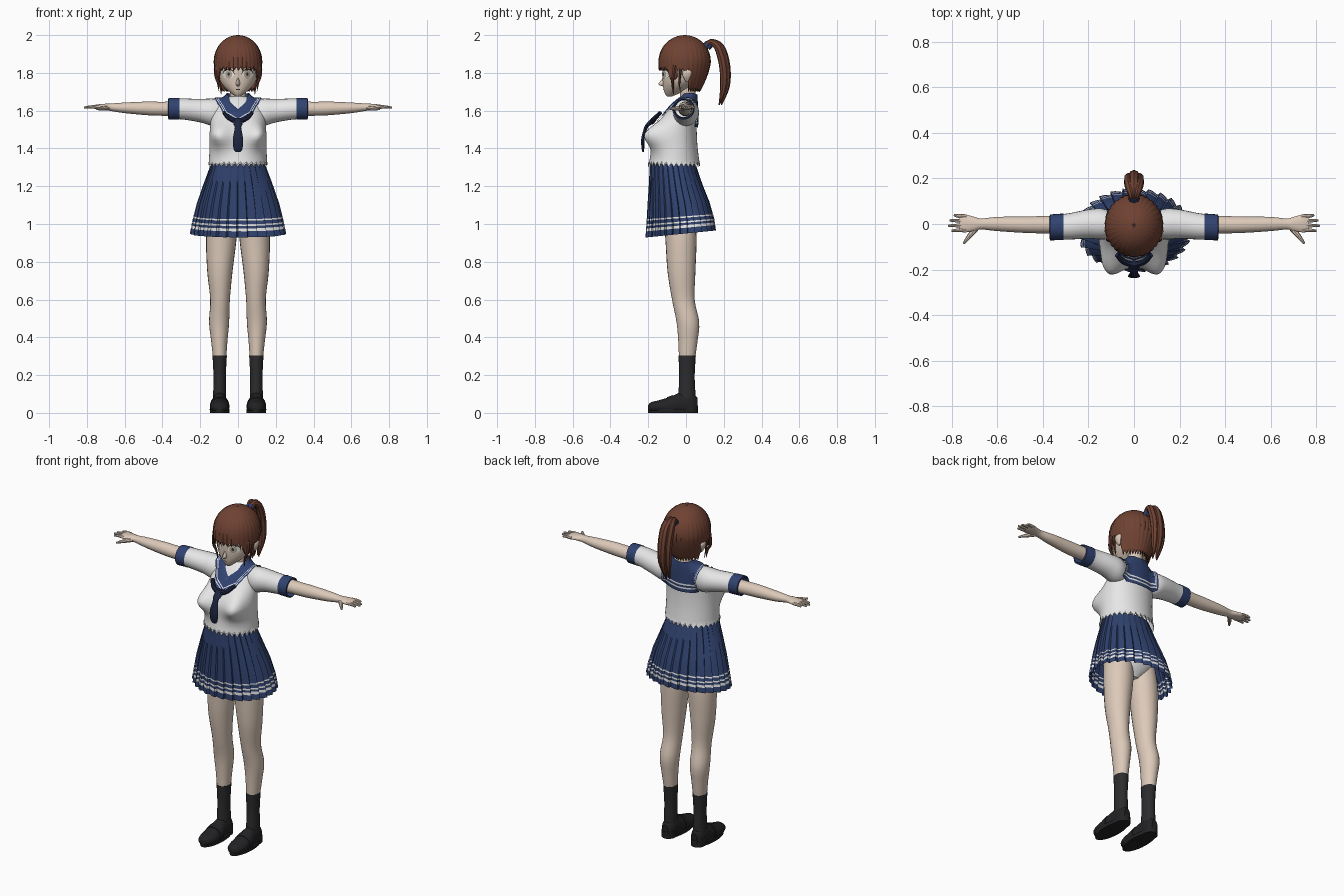
import bpy, bmesh
from math import sin, cos, pi, exp, radians
from mathutils import Vector
from mathutils.bvhtree import BVHTree

if "Cube" in bpy.data.objects:
    bpy.data.objects.remove(bpy.data.objects["Cube"])
SIDES = (("left_", 1), ("right_", -1))
made = []


def colour(name, r, g, b):
    m = bpy.data.materials.new(name)
    m.use_nodes = True
    m.diffuse_color = (r, g, b, 1)
    node = next(n for n in m.node_tree.nodes if n.type == 'BSDF_PRINCIPLED')
    node.inputs["Base Color"].default_value = (r, g, b, 1)
    node.inputs["Roughness"].default_value = 0.8
    return m


SKIN = colour("skin", .72, .59, .49)
HAIR = colour("brown_hair", .16, .055, .033)
WHITE = colour("white_cloth", .8, .8, .8)
NAVY = colour("navy_cloth", .03, .055, .16)
SCARF = colour("dark_scarf", .012, .018, .05)
SOCK = colour("black_sock", .025, .025, .027)
SHOE = colour("black_leather", .016, .016, .018)
LASH = colour("dark_lash", .05, .03, .025)
IRIS = colour("pale_iris", .45, .4, .3)


def sheet(name, rows, mats, rule=None, closed=True, caps=False):
    """Skin a list of point rows; rule picks the material from the row."""
    n = len(rows[0])
    verts = [tuple(p) for row in rows for p in row]
    faces, index = [], []
    for r in range(len(rows) - 1):
        for c in range(n if closed else n - 1):
            d = (c + 1) % n
            faces.append((r * n + c, r * n + d, (r + 1) * n + d, (r + 1) * n + c))
            index.append(rule(r) if rule else 0)
    if caps:
        faces += [tuple(range(n)), tuple(range(len(verts) - n, len(verts)))]
        index += [0, 0]
    me = bpy.data.meshes.new(name)
    me.from_pydata(verts, [], faces)
    for m in mats:
        me.materials.append(m)
    for f, i in zip(me.polygons, index):
        f.material_index = i
    bm = bmesh.new()
    bm.from_mesh(me)
    bmesh.ops.recalc_face_normals(bm, faces=bm.faces)
    bm.to_mesh(me)
    bm.free()
    ob = bpy.data.objects.new(name, me)
    bpy.context.collection.objects.link(ob)
    made.append(ob)
    return ob


def smooth(secs, steps=4):
    """Catmull-Rom interpolation of section tuples."""
    out = []
    for i in range(len(secs) - 1):
        a, b, c, d = (secs[max(0, min(len(secs) - 1, i + k))] for k in (-1, 0, 1, 2))
        for s in range(steps):
            t = s / steps
            out.append([q + .5 * t * (r - p + t * (2 * p - 5 * q + 4 * r - w + t * (3 * (q - r) + w - p)))
                        for p, q, r, w in zip(a, b, c, d)])
    return out + [list(secs[-1])]


def loft(name, secs, mat, axis="z", side=1, n=24, caps=True, steps=4, edit=None):
    """Sections: place along the axis, two centre coordinates, two radii."""
    rows = []
    for k, (u, a, b, ra, rb) in enumerate(smooth(secs, steps)):
        row = []
        for i in range(n):
            p = a + max(ra, .002) * cos(2 * pi * i / n)
            q = b + max(rb, .002) * sin(2 * pi * i / n)
            v = Vector({"z": (p, q, u), "x": (u, p, q), "y": (p, u, q)}[axis])
            if edit:
                edit(v, k, i)
            v.x *= side
            row.append(v)
        rows.append(row)
    return sheet(name, rows, [mat], caps=caps)


def tube(name, pts, mat, side=1):
    """Tapered strand through points (x, y, z, radius)."""
    cu = bpy.data.curves.new(name, 'CURVE')
    cu.dimensions, cu.bevel_depth, cu.bevel_resolution = '3D', 1, 2
    cu.use_fill_caps = True
    sp = cu.splines.new('POLY')
    fine = smooth(pts)
    sp.points.add(len(fine) - 1)
    for p, (x, y, z, r) in zip(sp.points, fine):
        p.co, p.radius = (x * side, y, z, 1), max(r, .001)
    cu.materials.append(mat)
    ob = bpy.data.objects.new(name, cu)
    bpy.context.collection.objects.link(ob)
    made.append(ob)


def surface(*obs):
    bm = bmesh.new()
    for ob in obs:
        bm.from_mesh(ob.data)
    tree = BVHTree.FromBMesh(bm)
    bm.free()
    return tree


# Head, nose, neck
head = loft("head", [(1.675, 0, -.088, .012, .012), (1.69, 0, -.075, .033, .036), (1.72, 0, -.05, .068, .07),
                     (1.76, 0, -.024, .096, .1), (1.82, 0, -.005, .108, .12), (1.9, 0, 0, .105, .115),
                     (1.96, 0, 0, .06, .07), (1.97, 0, 0, .01, .01)], SKIN, n=40)
loft("nose", [(1.728, 0, -.115, .004, .006), (1.74, 0, -.122, .011, .024), (1.765, 0, -.115, .008, .014),
              (1.79, 0, -.11, .004, .006)], SKIN, n=12)
loft("neck", [(1.58, 0, .01, .06, .05), (1.65, 0, .012, .045, .042), (1.76, 0, .005, .042, .042)], SKIN)
face = surface(head)


# Painted eyes, brows and mouth, laid on the face
def decal(name, x, z, rx, rz, mat, lift, side=1):
    rows = []
    for k in (.02, .5, 1):
        row = []
        for i in range(20):
            px, pz = x + k * rx * cos(pi * i / 10), z + k * rz * sin(pi * i / 10)
            hit = face.ray_cast(Vector((px, -1, pz)), Vector((0, 1, 0)))[0]
            row.append((px * side, hit.y - lift, pz))
        rows.append(row)
    sheet(name, rows, [mat])


for tag, s in SIDES:
    decal(tag + "eye_outline", .05, .003 + 1.793, .031, .026, LASH, .002, s)
    decal(tag + "eye_white", .05, 1.792, .029, .023, WHITE, .004, s)
    decal(tag + "iris", .049, 1.792, .018, .022, IRIS, .006, s)
    decal(tag + "pupil", .049, 1.793, .006, .009, LASH, .008, s)
    loft(tag + "ear", [(1.755, .108, .005, .004, .006), (1.78, .115, .004, .01, .02),
                       (1.805, .117, .006, .011, .024), (1.82, .113, .006, .004, .01)], SKIN, side=s, n=12)
decal("mouth", 0, 1.712, .014, .002, LASH, .003)

# Hair cap with ragged fringe, side locks and nape
rows = []
COLS = 96
for j in range(21):
    row = []
    for i in range(COLS):
        deg = abs((i * 360 / COLS + 180) % 360 - 180)
        low = 1.812 if deg < 50 else 1.765 if deg < 75 else 1.8 if deg < 100 else 1.7
        low += .012 * (i % 3)
        t = j / 10
        if t <= 1:
            z, f = 1.86 + .14 * cos(t * pi / 2), sin(t * pi / 2)
        else:
            z = 1.86 + (low - 1.86) * (t - 1)
            back = min(1, max(0, (deg - 60) / 60))
            f = 1 - .45 * back * ((1.86 - z) / .17) ** 1.5
        f = max(f, .01) * (1 - .025 * (i % 3 == 0))
        a = radians(i * 360 / COLS)
        row.append((.129 * f * sin(a), -.007 - .139 * f * cos(a), z))
    rows.append(row)
hair = sheet("hair_cap", rows, [HAIR])
mod = hair.modifiers.new("thickness", 'SOLIDIFY')
mod.thickness, mod.offset = .008, -1
for tag, s in SIDES:
    tube(tag + "front_lock", [(.112, -.06, 1.84, .012), (.112, -.07, 1.77, .009), (.094, -.07, 1.73, .006),
                              (.088, -.065, 1.685, .002)], HAIR, s)
    tube(tag + "side_lock", [(.12, -.03, 1.82, .01), (.108, -.035, 1.75, .005), (.1, -.03, 1.7, .001)], HAIR, s)

# Ponytail strands and band
for k, x in enumerate((-.02, 0, .02)):
    d = .012 * (x == 0)
    tube("ponytail_strand_%d" % (k + 1), [(x / 3, .1, 1.93, .014), (x / 2, .13, 1.963, .016), (x, .17 + d, 1.935, .022),
         (x, .198 + d, 1.84, .024), (x, .2 + d, 1.73, .02), (x * .7, .175 + d, 1.63, .003)], HAIR)
tube("hair_band", [(0, .108, 1.937, .024), (0, .124, 1.955, .024)], NAVY)


# Shirt body with bust and ragged hem
def shape_shirt(v, k, i):
    w = min(1, max(0, (-.02 - v.y) / .09))
    for s in (1, -1):
        g = w * exp(-((v.x - s * .085) ** 2 + (v.z - 1.475) ** 2) / .0045)
        v.x += s * .027 * g
        v.y -= .083 * g
    if k == 0 and i % 2:
        v.z += .03


shirt = loft("shirt", [(1.3, 0, -.063, .156, .138), (1.4, 0, -.058, .15, .12), (1.48, 0, -.048, .146, .105),
                       (1.56, 0, -.033, .142, .09), (1.62, 0, -.015, .128, .07), (1.655, 0, 0, .1, .055),
                       (1.675, 0, .01, .045, .04)], WHITE, n=64, caps=False, edit=shape_shirt)

# Sleeves, cuffs, arms and hands
sleeves = []
for tag, s in SIDES:
    sleeves.append(loft(tag + "sleeve", [(.09, -.005, 1.59, .055, .07), (.14, 0, 1.592, .068, .072),
                        (.2, 0, 1.6, .064, .062), (.28, -.01, 1.608, .058, .056), (.33, -.013, 1.61, .055, .054)],
                        WHITE, "x", s, caps=False))
    loft(tag + "cuff", [(.31, -.012, 1.61, .058, .057), (.368, -.015, 1.61, .057, .057),
                        (.37, -.015, 1.61, .05, .05), (.32, -.012, 1.61, .045, .045)], NAVY, "x", s, caps=False, steps=1)
    loft(tag + "arm", [(.25, 0, 1.61, .042, .04), (.4, -.003, 1.61, .038, .037), (.48, -.003, 1.612, .036, .036),
                       (.6, 0, 1.615, .031, .028), (.67, 0, 1.618, .024, .02), (.7, 0, 1.62, .031, .017),
                       (.745, .003, 1.62, .04, .013), (.765, .004, 1.62, .036, .008)], SKIN, "x", s)
    for k, tip in enumerate((.79, .81, .815, .8)):
        y = .032 - .019 * k
        tube(tag + "finger_%d" % (k + 1), [(.735, y, 1.62, .01), (.77, y * 1.1, 1.621, .0085),
                                           (tip, y * 1.2, 1.617, .005)], SKIN, s)
    tube(tag + "thumb", [(.69, -.015, 1.615, .013), (.72, -.05, 1.612, .011), (.748, -.086, 1.608, .005)], SKIN, s)

# Sailor collar with two white stripes, laid on the shirt
cloth = surface(shirt, *sleeves)
inner = [(0, -.08, 1.615), (.035, -.05, 1.65), (.058, -.01, 1.69), (.058, .03, 1.695), (.045, .05, 1.69), (0, .06, 1.685)]
outer = [(0, -.17, 1.54), (.07, -.14, 1.575), (.12, -.04, 1.66), (.125, .03, 1.66), (.12, .07, 1.515), (0, .07, 1.51)]
ACROSS = [0, .15, .3, .45, .6, .72, .77, .84, .89, 1]


def along(points, n=8):
    return [Vector(a).lerp(Vector(b), k / n) for a, b in zip(points, points[1:]) for k in range(n)] + [Vector(points[-1])]


for tag, s in SIDES:
    rows = []
    for t in ACROSS:
        row = []
        for a, b in zip(along(inner), along(outer)):
            p = a.lerp(b, t)
            spot, normal, _, _ = cloth.find_nearest(p)
            p = p.lerp(spot + normal * .008, min(1, t * 3))
            row.append((p.x * s, p.y, p.z))
        rows.append(row)
    sheet(tag + "collar", rows, [NAVY, WHITE], rule=lambda r: int(r in (5, 7)), closed=False)
    tube(tag + "scarf_band", [(.075, -.135, 1.59, .01), (.045, -.165, 1.56, .013), (0, -.18, 1.54, .014)], SCARF, s)

# Scarf knot and tail
loft("scarf_tail", [(1.38, 0, -.226, .012, .004), (1.4, 0, -.228, .024, .007), (1.45, 0, -.228, .027, .009),
                    (1.51, 0, -.212, .017, .01), (1.53, 0, -.195, .024, .016), (1.56, 0, -.172, .018, .012)], SCARF, n=12)

# Pleated skirt with hem stripes
LEVELS = [1.33, 1.27, 1.2, 1.15, 1.1, 1.06, 1.026, 1.018, .999, .99, .977, .962, .93]
SHAPE = [(1.33, -.072, .138, .118), (1.2, -.055, .182, .14), (1.1, -.04, .213, .16), (1, -.03, .235, .174),
         (.93, -.028, .246, .18)]
rows = []
for z in LEVELS:
    for a, b in zip(SHAPE, SHAPE[1:]):
        if a[0] >= z >= b[0]:
            t = (a[0] - z) / (a[0] - b[0])
            cy, rx, ry = (p + (q - p) * t for p, q in zip(a[1:], b[1:]))
    drop = (1.33 - z) / .4
    row = []
    for i in range(112):
        a = 2 * pi * (i + .5 * (i % 4 == 3)) / 112
        f = 1 + (.015 + .06 * drop) * ((0, .33, .67, 1)[i % 4] - .5)
        y = cy + ry * f * sin(a)
        row.append((rx * f * cos(a), y, z + drop * .035 * (y + .2) / .35))
    rows.append(row)
sheet("skirt", rows, [NAVY, WHITE], rule=lambda r: int(r in (6, 8, 10)))
loft("underwear", [(.96, 0, -.04, .04, .06), (1.02, 0, -.04, .13, .1), (1.12, 0, -.045, .155, .115),
                   (1.3, 0, -.06, .125, .095)], WHITE)

# Legs, socks and shoes
for tag, s in SIDES:
    loft(tag + "leg", [(1.06, .08, -.04, .075, .085), (.93, .088, -.027, .081, .083), (.75, .096, -.024, .067, .074),
                       (.6, .095, -.014, .052, .06), (.48, .1, .01, .053, .06), (.38, .099, .01, .043, .051),
                       (.28, .097, .005, .034, .042)], SKIN, side=s)
    loft(tag + "sock", [(.05, .097, .005, .035, .045), (.12, .097, .005, .034, .044), (.2, .097, .005, .033, .041),
                        (.305, .097, .006, .038, .046)], SOCK, side=s)

    def flatten(v, k, i):
        v.z = max(v.z, .006)

    loft(tag + "shoe", [(-.2, .097, .028, .015, .014), (-.185, .097, .03, .036, .026), (-.14, .097, .032, .05, .036),
                        (-.08, .097, .036, .049, .05), (-.03, .097, .045, .042, .063), (.03, .097, .045, .039, .06),
                        (.06, .097, .04, .02, .04)], SHOE, "y", s, edit=flatten)
    loft(tag + "shoe_strap", [(-.1, .097, .034, .052, .049), (-.07, .097, .038, .051, .056)], SHOE, "y", s,
         steps=1, edit=flatten)
    loft(tag + "sole", [(0, .097, -.07, .051, .13), (.02, .097, -.07, .053, .132)], SHOE, side=s, steps=1)
    loft(tag + "heel", [(0, .097, .02, .04, .044), (.04, .097, .02, .04, .044)], SHOE, side=s, steps=1)

# Turn strands into meshes and smooth everything, keeping sharp edges
bpy.ops.object.select_all(action='DESELECT')
for ob in made:
    ob.select_set(True)
strands = [ob for ob in made if ob.type == 'CURVE']
for ob in made:
    ob.select_set(ob.type == 'CURVE')
bpy.context.view_layer.objects.active = strands[0]
bpy.ops.object.convert(target='MESH')
for ob in made:
    ob.select_set(True)
bpy.context.view_layer.objects.active = made[0]
bpy.ops.object.shade_smooth_by_angle(angle=radians(40))
